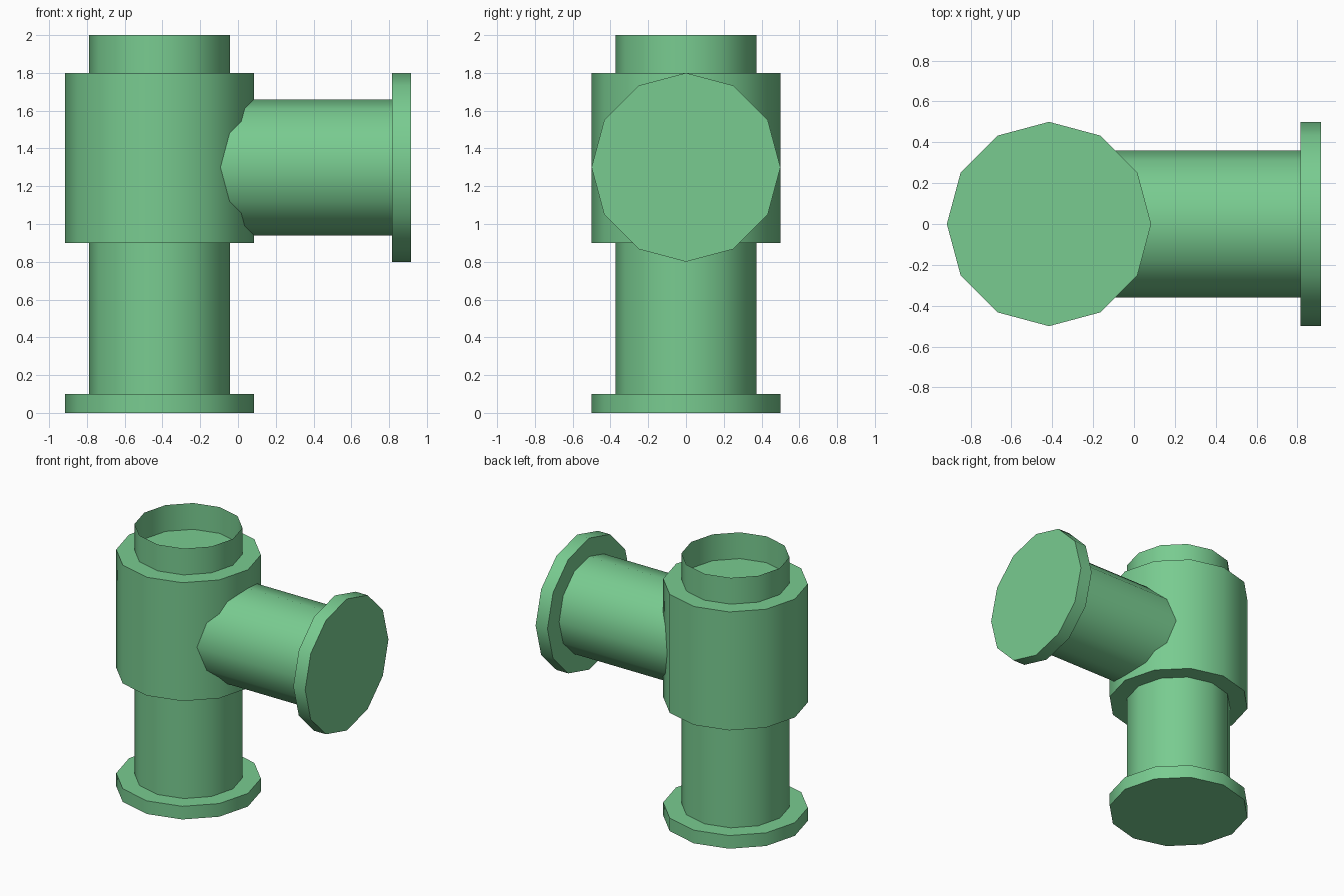
import bpy
import math
from mathutils import Vector

cube = bpy.data.objects.get("Cube")
if cube:
    bpy.data.objects.remove(cube, do_unlink=True)

SIDES = 12
AXIS_X = -0.416   # centre line of the upright pipe
BRANCH_Z = 1.3    # centre line of the side pipe

green = bpy.data.materials.new("pipe green")
green.use_nodes = True
colour = (0.19, 0.6, 0.28, 1)
green.diffuse_color = colour
green.node_tree.nodes["Principled BSDF"].inputs["Base Color"].default_value = colour


def tube(name, radius, start, end, capped):
    """Twelve-sided cylinder between two points, with or without end caps."""
    start, end = Vector(start), Vector(end)
    along_x = abs(end.x - start.x) > 0.01
    bpy.ops.mesh.primitive_cylinder_add(
        vertices=SIDES, radius=radius, depth=(end - start).length,
        end_fill_type='NGON' if capped else 'NOTHING',
        location=(start + end) / 2,
        rotation=(0, math.pi / 2 if along_x else 0, 0))
    part = bpy.context.object
    part.name = name
    part.data.materials.append(green)
    bpy.ops.object.shade_smooth_by_angle(angle=math.radians(40))


def upright(name, radius, bottom, top, capped=True):
    tube(name, radius, (AXIS_X, 0, bottom), (AXIS_X, 0, top), capped)


def branch(name, radius, left, right, capped=True):
    tube(name, radius, (left, 0, BRANCH_Z), (right, 0, BRANCH_Z), capped)


# Upright run: base flange, open pipe and thick body sleeve
upright("base_flange", 0.5, 0, 0.1)
upright("main_pipe", 0.373, 0.1, 2.0, capped=False)
upright("body_sleeve", 0.5, 0.9, 1.8)

# Side branch: pipe and end flange
branch("side_pipe", 0.36, AXIS_X, 0.815, capped=False)
branch("side_flange", 0.5, 0.815, 0.915)
